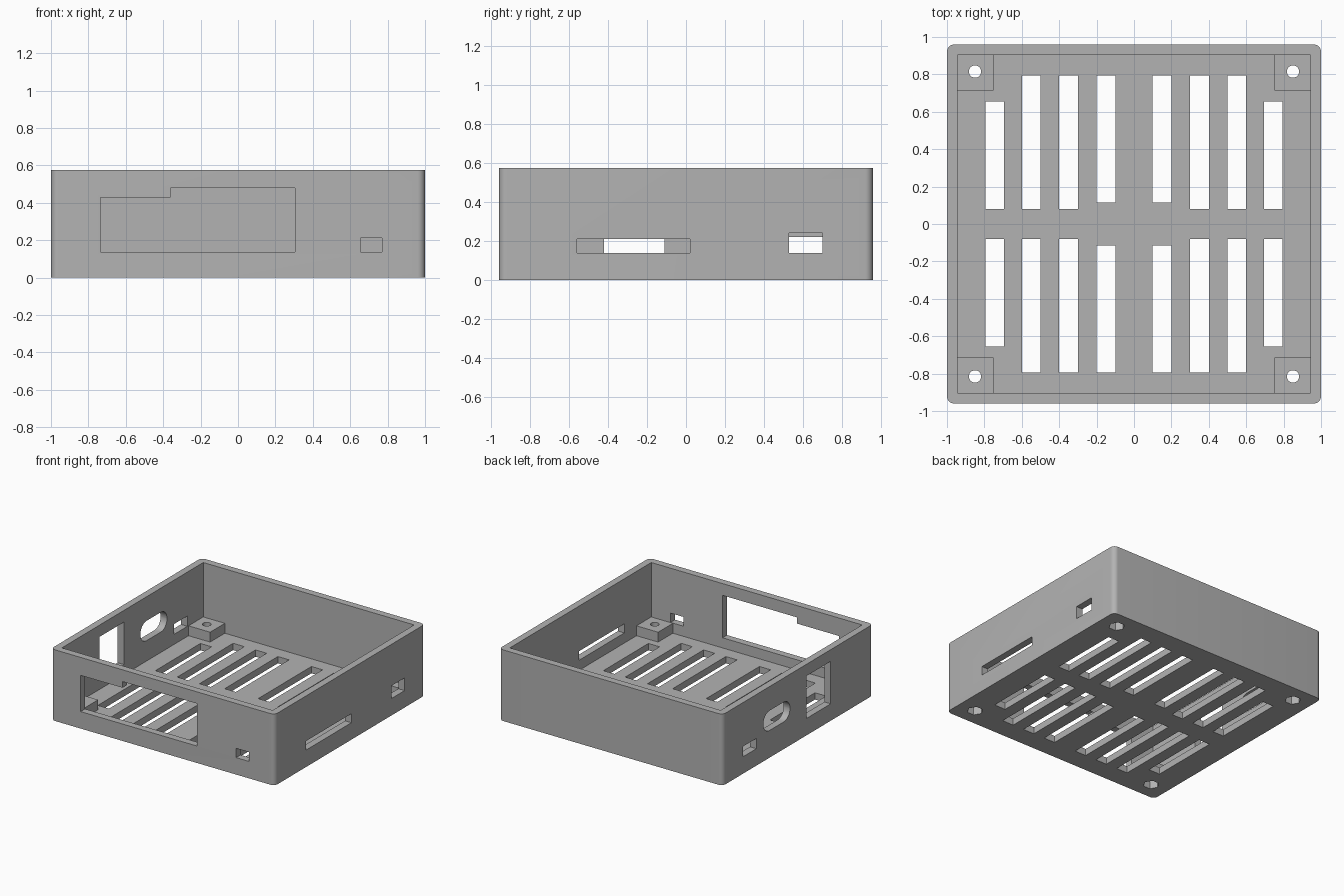
import bpy
import bmesh
from math import cos, sin, pi

cube = bpy.data.objects.get("Cube")
if cube:
    bpy.data.objects.remove(cube, do_unlink=True)

HX, HY, HEIGHT = 1.0, 0.96, 0.575      # outer half sizes and height
WALL, FLOOR, POST_TOP = 0.057, 0.055, 0.135
IX, IY = HX - WALL, HY - WALL          # inner half sizes

grey = bpy.data.materials.new("case grey")
grey.use_nodes = True
colour = (0.45, 0.45, 0.45, 1)
grey.diffuse_color = colour
grey.node_tree.nodes["Principled BSDF"].inputs["Base Color"].default_value = colour


def prism(name, outline, axis, lo, hi):
    """Extrude a 2D outline along an axis from lo to hi."""
    place = {"x": lambda a, b, c: (c, a, b),
             "y": lambda a, b, c: (a, c, b),
             "z": lambda a, b, c: (a, b, c)}[axis]
    bm = bmesh.new()
    low = [bm.verts.new(place(a, b, lo)) for a, b in outline]
    high = [bm.verts.new(place(a, b, hi)) for a, b in outline]
    bm.faces.new(low)
    bm.faces.new(high)
    for i in range(len(low)):
        j = (i + 1) % len(low)
        bm.faces.new((low[i], low[j], high[j], high[i]))
    bmesh.ops.recalc_face_normals(bm, faces=bm.faces)
    mesh = bpy.data.meshes.new(name)
    bm.to_mesh(mesh)
    bm.free()
    mesh.materials.append(grey)
    obj = bpy.data.objects.new(name, mesh)
    bpy.context.collection.objects.link(obj)
    return obj


def rect(a0, a1, b0, b1):
    return [(a0, b0), (a1, b0), (a1, b1), (a0, b1)]


def ring(cx, cy, r, n):
    return [(cx + r * cos(2 * pi * i / n), cy + r * sin(2 * pi * i / n)) for i in range(n)]


def rounded(a0, a1, b0, b1, r, n=8):
    """Rectangle outline with rounded corners."""
    centres = [(a1 - r, b1 - r), (a0 + r, b1 - r), (a0 + r, b0 + r), (a1 - r, b0 + r)]
    return [(cx + r * cos((q + i / n) * pi / 2), cy + r * sin((q + i / n) * pi / 2))
            for q, (cx, cy) in enumerate(centres) for i in range(n + 1)]


case = prism("case_body", rounded(-HX, HX, -HY, HY, 0.04), "z", 0, HEIGHT)
cutters = []


def cut(outline, axis, lo, hi):
    cutter = prism("cutter", outline, axis, lo, hi)
    cutter.hide_render = True
    cutters.append(cutter)
    mod = case.modifiers.new("cut", "BOOLEAN")
    mod.operation = "DIFFERENCE"
    mod.solver = "EXACT"
    mod.object = cutter


# Cavity: full above the posts, cross-shaped between them
px, py = 0.75, 0.715
cut(rect(-IX, IX, -IY, IY), "z", POST_TOP, HEIGHT + 0.1)
cut([(-px, -IY), (px, -IY), (px, -py), (IX, -py), (IX, py), (px, py),
     (px, IY), (-px, IY), (-px, py), (-IX, py), (-IX, -py), (-px, -py)],
    "z", FLOOR, HEIGHT)

# Floor vents, screw holes and hexagonal nut recesses
vents = [(0.1, 0.115, 0.795), (0.3, 0.08, 0.795), (0.5, 0.08, 0.795), (0.695, 0.08, 0.655)]
for sx in (-1, 1):
    for sy in (-1, 1):
        for x, y0, y1 in vents:
            xs = sorted((sx * x, sx * (x + 0.1)))
            ys = sorted((sy * y0, sy * y1))
            cut(rect(*xs, *ys), "z", -0.1, FLOOR + 0.05)
        cut(ring(sx * 0.85, sy * 0.815, 0.033, 24), "z", -0.1, POST_TOP + 0.1)
        cut(ring(sx * 0.85, sy * 0.815, 0.06, 6), "z", -0.1, 0.07)

# Front wall: stepped connector opening and small port
front = (-HY - 0.1, -IY + 0.02)
cut([(-0.735, 0.137), (0.305, 0.137), (0.305, 0.48), (-0.36, 0.48),
     (-0.36, 0.43), (-0.735, 0.43)], "y", *front)
cut(rect(0.655, 0.77, 0.137, 0.212), "y", *front)

# Wall at +x: long card slot and small port
plus_side = (IX - 0.02, HX + 0.1)
cut(rect(-0.56, 0.02, 0.137, 0.21), "x", *plus_side)
cut(rect(0.53, 0.70, 0.137, 0.24), "x", *plus_side)

# Wall at -x: small port, rounded slot and tall port
minus_side = (-HX - 0.1, -IX + 0.02)
cut(rect(0.53, 0.70, 0.137, 0.22), "x", *minus_side)
cut(rounded(0.10, 0.44, 0.22, 0.38, 0.079), "x", *minus_side)
cut(rect(-0.42, -0.11, 0.137, 0.48), "x", *minus_side)

# Bake the cuts and drop the cutters
bpy.context.view_layer.update()
baked = bpy.data.meshes.new_from_object(case.evaluated_get(bpy.context.evaluated_depsgraph_get()))
case.modifiers.clear()
case.data = baked
baked.name = "case_body"
baked.materials.clear()
baked.materials.append(grey)
for face in baked.polygons:
    face.material_index = 0
for cutter in cutters:
    bpy.data.objects.remove(cutter, do_unlink=True)

bpy.ops.object.select_all(action="DESELECT")
case.select_set(True)
bpy.context.view_layer.objects.active = case
bpy.ops.object.shade_smooth_by_angle(angle=pi / 6)
